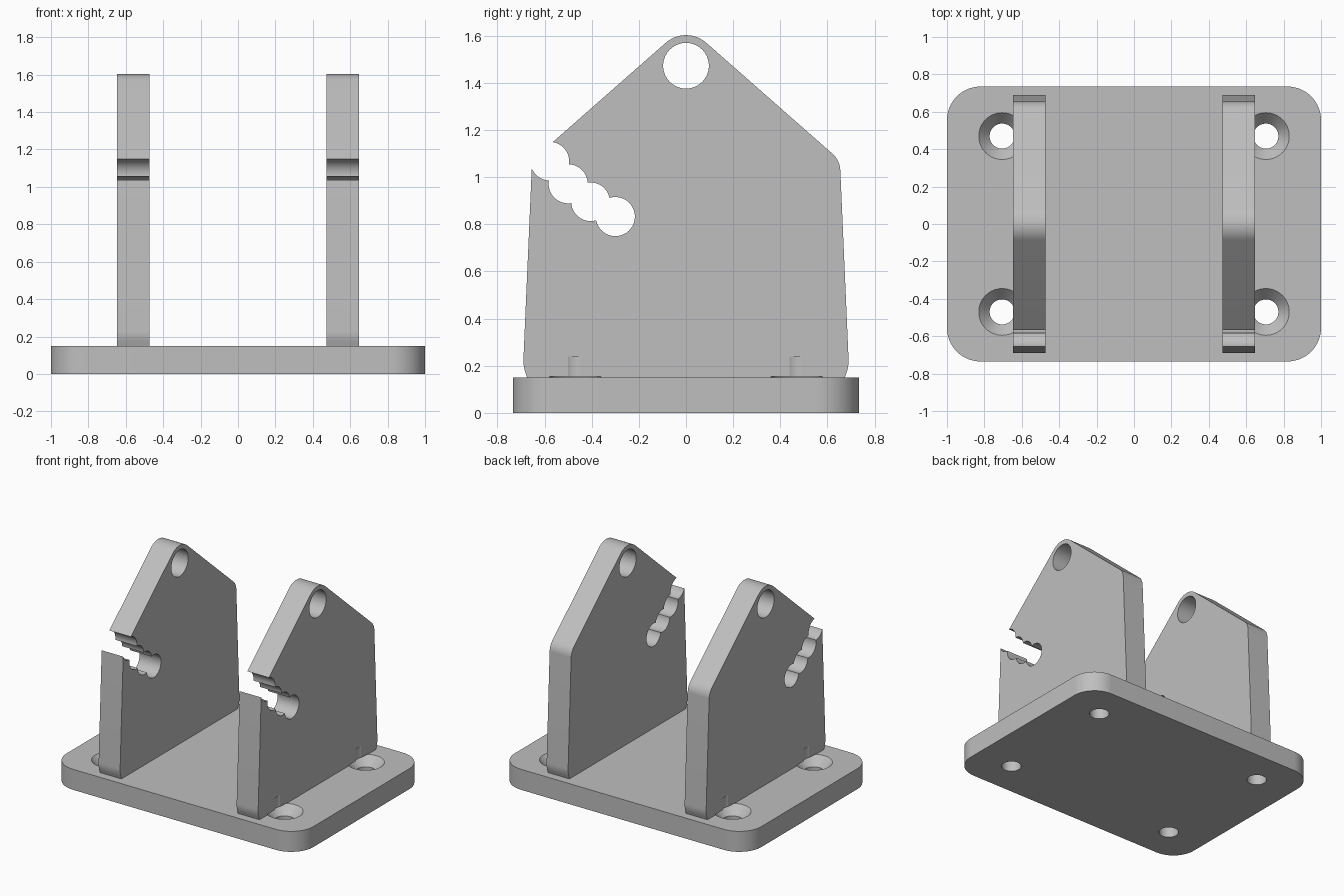
import bpy, bmesh, math
from mathutils import Vector, Matrix

cube = bpy.data.objects.get("Cube")
if cube:
    bpy.data.objects.remove(cube, do_unlink=True)

grey = bpy.data.materials.new("plain grey")
grey.use_nodes = True
colour = (0.52, 0.52, 0.52, 1)
grey.diffuse_color = colour
grey.node_tree.nodes["Principled BSDF"].inputs["Base Color"].default_value = colour


def rounded(corners, steps=12):
    """Outline from (u, v, radius) corners, each replaced by a tangent arc."""
    out = []
    for i, (u, v, r) in enumerate(corners):
        p = Vector((u, v))
        if r == 0:
            out.append(p)
            continue
        a = (Vector(corners[i - 1][:2]) - p).normalized()
        b = (Vector(corners[(i + 1) % len(corners)][:2]) - p).normalized()
        half = a.angle(b) / 2
        centre = p + (a + b).normalized() * r / math.sin(half)
        start = p + a * r / math.tan(half) - centre
        end = p + b * r / math.tan(half) - centre
        turn = math.atan2(start.x * end.y - start.y * end.x, start.dot(end))
        out += [centre + Matrix.Rotation(turn * k / steps, 2) @ start
                for k in range(steps + 1)]
    return out


def make(name, rings):
    """Closed solid skinned through a list of matching point loops."""
    bm = bmesh.new()
    loops = [[bm.verts.new(p) for p in ring] for ring in rings]
    n = len(loops[0])
    for lo, hi in zip(loops, loops[1:]):
        for i in range(n):
            j = (i + 1) % n
            bm.faces.new((lo[i], lo[j], hi[j], hi[i]))
    bm.faces.new(loops[0][::-1])
    bm.faces.new(loops[-1])
    bmesh.ops.recalc_face_normals(bm, faces=bm.faces)
    mesh = bpy.data.meshes.new(name)
    bm.to_mesh(mesh)
    bm.free()
    mesh.materials.append(grey)
    ob = bpy.data.objects.new(name, mesh)
    bpy.context.collection.objects.link(ob)
    return ob


def circle(r, n=64):
    return [(r * math.cos(math.tau * k / n), r * math.sin(math.tau * k / n))
            for k in range(n)]


def activate(ob):
    bpy.ops.object.select_all(action='DESELECT')
    ob.select_set(True)
    bpy.context.view_layer.objects.active = ob


def cut(ob, cutter):
    activate(ob)
    mod = ob.modifiers.new("cut", 'BOOLEAN')
    mod.operation = 'DIFFERENCE'
    mod.solver = 'EXACT'
    mod.object = cutter
    bpy.ops.object.modifier_apply(modifier=mod.name)


# Base plate with rounded corners
top = 0.15
plate = rounded([(1, -0.735, 0.18), (1, 0.735, 0.18),
                 (-1, 0.735, 0.18), (-1, -0.735, 0.18)], 16)
base = make("base_plate", [[(x, y, z) for x, y in plate] for z in (0, top)])

# Two house-shaped uprights
half = [(0.674, top, 0), (0.691, 0.2, 0.15), (0.653, 1.072, 0.1)]
side = rounded(half + [(0, 1.646, 0.13)] + [(-u, v, r) for u, v, r in half[::-1]])
uprights = []
for name, sx in (("left_upright", 1), ("right_upright", -1)):
    uprights.append(make(name, [[(sx * x, y, z) for y, z in side]
                                for x in (0.472, 0.646)]))

# Pivot hole and the chain of overlapping notch circles
bores = [(0, 1.473, 0.097), (-0.3, 0.833, 0.083), (-0.405, 0.896, 0.082),
         (-0.5, 0.972, 0.083), (-0.578, 1.068, 0.082)]
for y, z, r in bores:
    cutter = make("bore_cutter", [[(x, y + u, z + v) for u, v in circle(r)]
                                  for x in (-1, 1)])
    for ob in uprights:
        cut(ob, cutter)
    bpy.data.objects.remove(cutter, do_unlink=True)

# Countersunk screw holes, which also nick the feet of the uprights
screw = [(0.067, -0.05), (0.067, 0.085), (0.125, top), (0.125, 0.154),
         (0.067, 0.154), (0.067, 0.24)]
for sx in (1, -1):
    for sy in (1, -1):
        cutter = make("screw_cutter",
                      [[(sx * 0.705 + u, sy * 0.47 + v, z) for u, v in circle(r)]
                       for r, z in screw])
        cut(base, cutter)
        cut(uprights[0] if sx > 0 else uprights[1], cutter)
        bpy.data.objects.remove(cutter, do_unlink=True)

for ob in [base] + uprights:
    activate(ob)
    bpy.ops.object.shade_smooth_by_angle(angle=math.radians(30))
